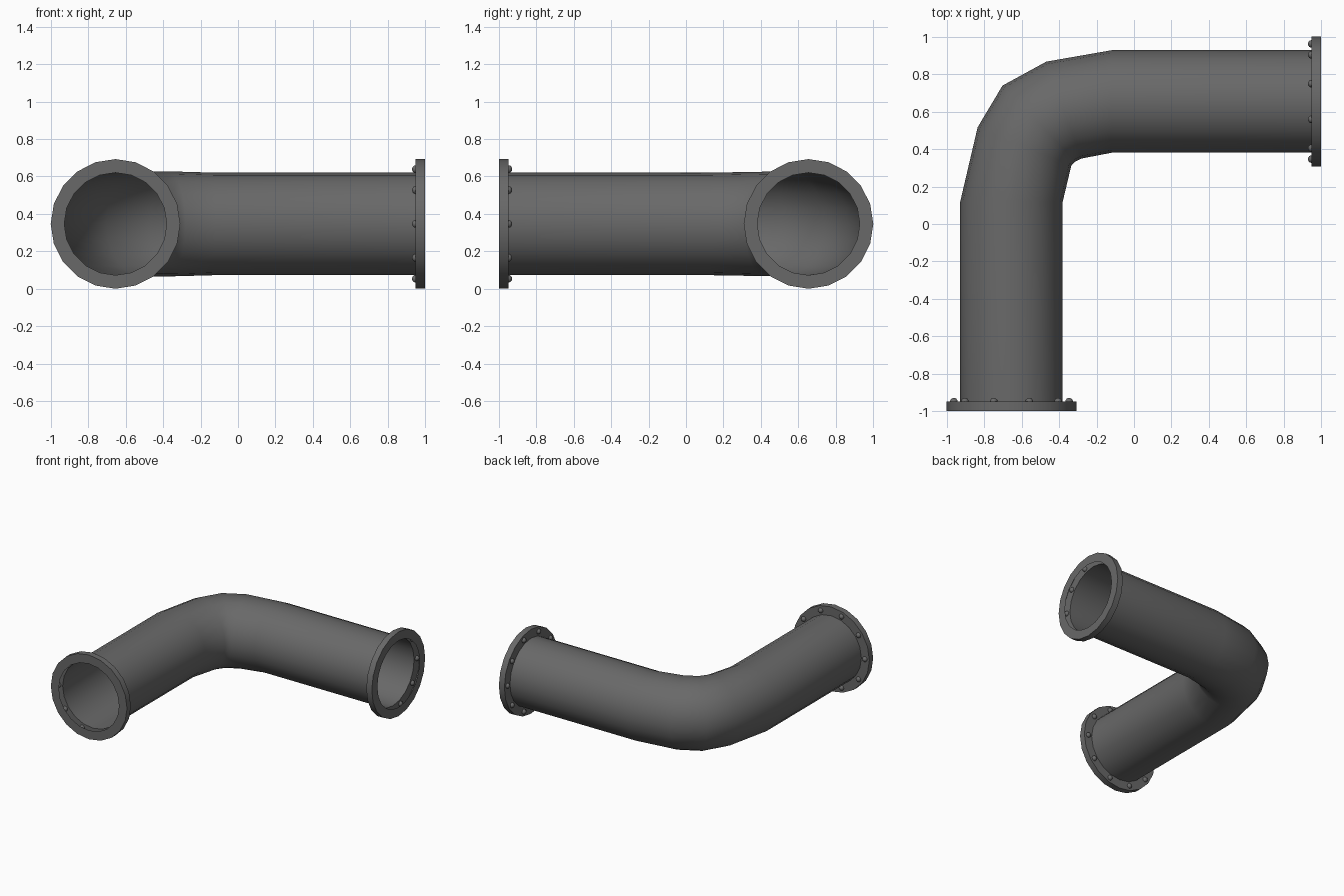
import bpy, bmesh, math
from mathutils import Vector, Matrix

if "Cube" in bpy.data.objects:
    bpy.data.objects.remove(bpy.data.objects["Cube"])

SIDES, ZC = 20, 0.3465
PIPE_R, FLANGE_R, BOLT_R = 0.274, 0.3465, 0.308
C = 0.655                                   # distance of both leg axes from the middle

grey = bpy.data.materials.new("dark grey metal")
grey.diffuse_color = (0.14, 0.14, 0.14, 1)
grey.use_nodes = True
grey.node_tree.nodes["Principled BSDF"].inputs["Base Color"].default_value = grey.diffuse_color


def finish(bm, name):
    bmesh.ops.recalc_face_normals(bm, faces=bm.faces)
    me = bpy.data.meshes.new(name)
    bm.to_mesh(me)
    bm.free()
    me.materials.append(grey)
    ob = bpy.data.objects.new(name, me)
    bpy.context.collection.objects.link(ob)
    bpy.ops.object.select_all(action='DESELECT')
    bpy.context.view_layer.objects.active = ob
    ob.select_set(True)
    bpy.ops.object.shade_smooth_by_angle(angle=math.radians(40))
    return ob


def ring(bm, centre, side, height):
    """Loop of vertices spanned by a horizontal half-width vector and a height."""
    pts = []
    for i in range(SIDES):
        a = 2 * math.pi * i / SIDES
        pts.append(bm.verts.new(centre + side * math.cos(a) + Vector((0, 0, height * math.sin(a)))))
    return pts


def bridge(bm, loops):
    for a, b in zip(loops, loops[1:]):
        for i in range(SIDES):
            j = (i + 1) % SIDES
            bm.faces.new((a[i], a[j], b[j], b[i]))


# Bent pipe: outer point, inner point (top view) and vertical radius of each ring
R = PIPE_R
stations = [
    ((-C - R, -0.95), (-C + R, -0.95), R),
    ((-C - R, 0.12), (-C + R, 0.12), R),
    ((-0.836, 0.517), (-0.335, 0.313), 0.279),
    ((-0.703, 0.740), (-0.312, 0.335), 0.281),
    ((-0.469, 0.868), (-0.281, 0.350), 0.281),
    ((-0.12, C + R), (-0.12, C - R), R),
    ((0.95, C + R), (0.95, C - R), R),
]
bm = bmesh.new()
loops = []
for outer, inner, h in stations:
    o, n = Vector((*outer, ZC)), Vector((*inner, ZC))
    loops.append(ring(bm, (o + n) / 2, (n - o) / 2, h))
bridge(bm, loops)
finish(bm, "bent_pipe")


# Flange shell (open towards the bore) and its domed bolts at each end
def pipe_end(name, end, back, side):
    bm = bmesh.new()
    inner_end = end + back * 0.05
    prof = [(end, PIPE_R), (end, FLANGE_R), (inner_end, FLANGE_R), (inner_end, PIPE_R)]
    bridge(bm, [ring(bm, c, side * r, r) for c, r in prof])
    flange = finish(bm, name + "_flange")
    # make sure the end face points outwards
    face = max(flange.data.polygons, key=lambda p: -p.center.dot(back))
    if face.normal.dot(back) > 0:
        flange.data.flip_normals()

    bm = bmesh.new()
    for i in range(10):
        a = 2 * math.pi * i / 10
        pos = inner_end + side * BOLT_R * math.cos(a) + Vector((0, 0, BOLT_R * math.sin(a)))
        bmesh.ops.create_uvsphere(bm, u_segments=10, v_segments=6, radius=0.021,
                                  matrix=Matrix.Translation(pos))
    finish(bm, name + "_bolts")


X, Y = Vector((1, 0, 0)), Vector((0, 1, 0))
pipe_end("front", Vector((-C, -1, ZC)), Y, X)
pipe_end("right", Vector((1, C, ZC)), -X, Y)
